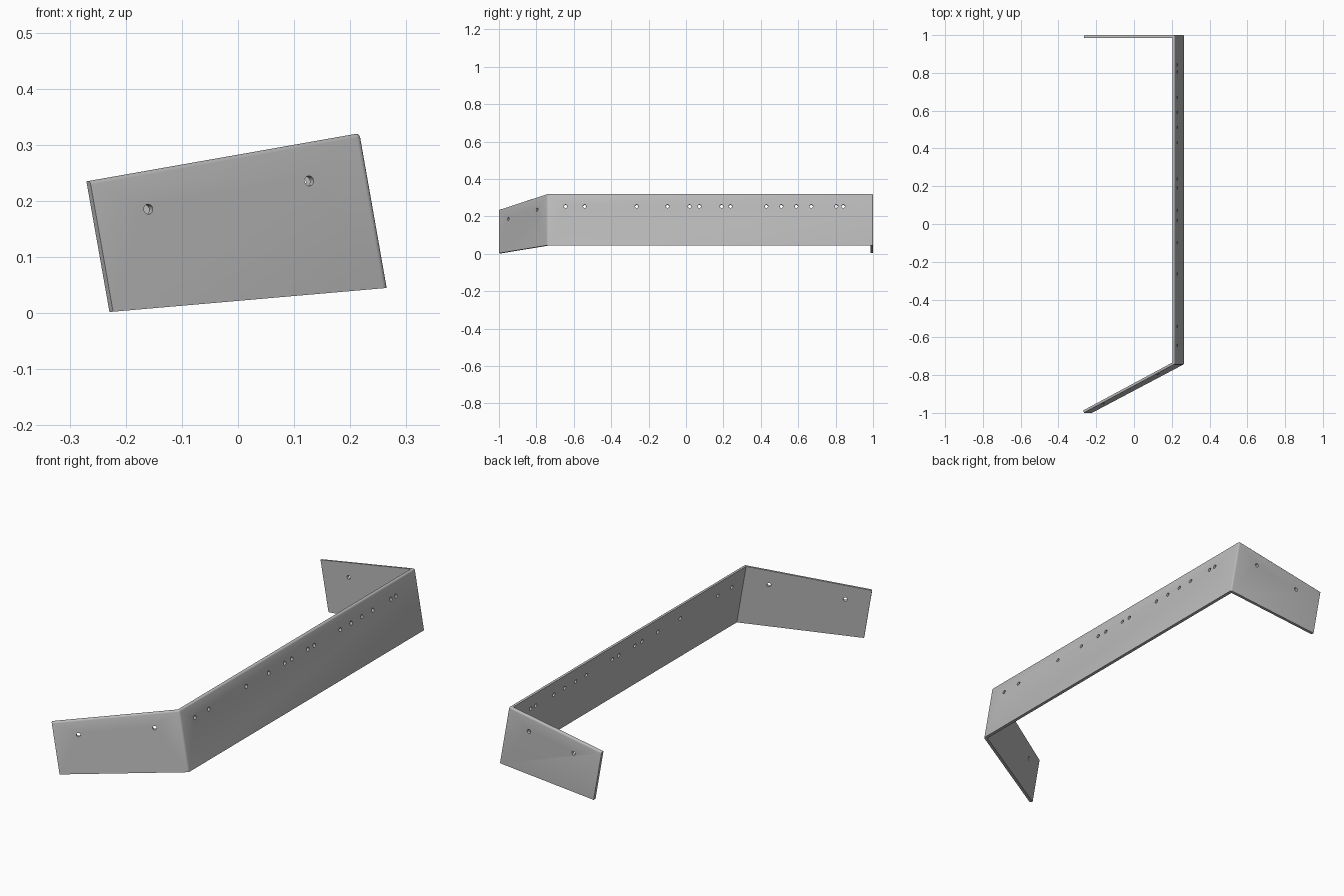
import bpy, bmesh, math
from mathutils import Matrix, Vector

if "Cube" in bpy.data.objects:
    bpy.data.objects.remove(bpy.data.objects["Cube"])

T, H, L = 0.014, 0.28, 0.4875       # sheet thickness, height, wing length
FRONT, CORNER, BACK = -1.0, -0.742, 1.0
DROP = 0.043 / L                    # slope of the lower edge along the wings
HOLE_Z, HOLE_R = 0.212, 0.009

# whole assembly leans back ten degrees about its lower outer edge
LEAN = Matrix.Translation((0.265, 0, 0.045)) @ Matrix.Rotation(math.radians(-10), 4, 'Y')

steel = bpy.data.materials.new("grey steel")
steel.diffuse_color = (0.5, 0.5, 0.5, 1)
steel.use_nodes = True
steel.node_tree.nodes["Principled BSDF"].inputs["Base Color"].default_value = steel.diffuse_color


def make_object(name, bm, matrix):
    bmesh.ops.recalc_face_normals(bm, faces=bm.faces)
    mesh = bpy.data.meshes.new(name)
    bm.to_mesh(mesh)
    bm.free()
    mesh.materials.append(steel)
    obj = bpy.data.objects.new(name, mesh)
    bpy.context.collection.objects.link(obj)
    obj.matrix_world = matrix
    return obj


def add_cylinder(bm, place, radius, depth, sides=16):
    bmesh.ops.create_cone(bm, cap_ends=True, segments=sides, radius1=radius,
                          radius2=radius, depth=depth, matrix=place)


def activate(obj):
    bpy.ops.object.select_all(action='DESELECT')
    obj.select_set(True)
    bpy.context.view_layer.objects.active = obj


def cut(obj, cutter):
    cutter.hide_render = True
    bpy.context.view_layer.update()
    mod = obj.modifiers.new("holes", 'BOOLEAN')
    mod.operation, mod.solver, mod.object = 'DIFFERENCE', 'EXACT', cutter
    activate(obj)
    bpy.ops.object.modifier_apply(modifier=mod.name)
    bpy.data.objects.remove(cutter)


def smooth(obj):
    activate(obj)
    bpy.ops.object.shade_smooth_by_angle(angle=math.radians(35))


# plan of the folded sheet: front wing, long panel, back wing
wing = Vector((L, CORNER - FRONT, 0)).normalized()
wing_in = Vector((-wing.y, wing.x, 0))
outer = [Vector((-L, FRONT, 0)), Vector((0, CORNER, 0)),
         Vector((0, BACK, 0)), Vector((-L, BACK, 0))]
miter = CORNER + T * (1 - wing.y) / wing.x
inner = [outer[0] + wing_in * T, Vector((-T, miter, 0)),
         Vector((-T, BACK - T, 0)), Vector((-L, BACK - T, 0))]

bm = bmesh.new()


def column(p):
    return (bm.verts.new((p.x, p.y, -p.x * DROP)), bm.verts.new((p.x, p.y, H)))


out_v = [column(p) for p in outer]
in_v = [column(p) for p in inner]
for i in range(3):
    (a0, a1), (b0, b1) = out_v[i], out_v[i + 1]
    (c0, c1), (d0, d1) = in_v[i], in_v[i + 1]
    for face in ((a0, b0, b1, a1), (c0, c1, d1, d0), (a1, b1, d1, c1), (a0, c0, d0, b0)):
        bm.faces.new(face)
for i in (0, 3):
    bm.faces.new((*out_v[i], *reversed(in_v[i])))
bmesh.ops.recalc_face_normals(bm, faces=bm.faces)

# soft folds and rounded outer top edge
soft = [bm.edges.get(out_v[i]) for i in (1, 2)]
soft += [bm.edges.get((out_v[i][1], out_v[i + 1][1])) for i in range(3)]
bmesh.ops.bevel(bm, geom=soft, offset=0.007, segments=3, profile=0.5, affect='EDGES')
skirt = make_object("folded_skirt", bm, LEAN)

# bolt holes through the three panels
bm = bmesh.new()
for y in (-0.644, -0.542, -0.264, -0.099, 0.019, 0.072, 0.19, 0.238,
          0.43, 0.51, 0.59, 0.67, 0.804, 0.841):
    add_cylinder(bm, Matrix.Translation((-T / 2, y, HOLE_Z))
                 @ Matrix.Rotation(math.pi / 2, 4, 'Y'), HOLE_R, 0.06)


def wing_y(x):
    return CORNER + x * wing.y / wing.x


to_wing = wing_in.to_track_quat('Z', 'Y').to_matrix().to_4x4()
for x in (-0.103, -0.394):
    add_cylinder(bm, Matrix.Translation((x, wing_y(x), HOLE_Z)) @ to_wing, HOLE_R, 0.06)
for x in (-0.118, -0.352):
    add_cylinder(bm, Matrix.Translation((x, BACK, HOLE_Z))
                 @ Matrix.Rotation(math.pi / 2, 4, 'X'), HOLE_R, 0.06)
cut(skirt, make_object("hole_cutter", bm, LEAN))
smooth(skirt)

# mounting tab along the lower inner edge: plate with a hex nut and a through hole
up = Vector((DROP, 0, 1)).normalized()
TAB_L, TAB_W, TAB_T = 0.056, 0.036, 0.009


def mounting_tab(name, foot, inward):
    out = (inward - up * inward.dot(up)).normalized()
    side = up.cross(out)
    frame = Matrix((out, side, up)).transposed().to_4x4()
    frame.translation = (foot.x, foot.y, -foot.x * DROP)
    bm = bmesh.new()
    bmesh.ops.create_cube(bm, size=1, matrix=Matrix.Translation((TAB_L / 2 - 0.003, 0, TAB_T / 2))
                          @ Matrix.Diagonal((TAB_L, TAB_W, TAB_T, 1)))
    tips = [e for e in bm.edges if all(v.co.x > TAB_L / 2 for v in e.verts)
            and abs(e.verts[0].co.z - e.verts[1].co.z) > TAB_T / 2]
    bmesh.ops.bevel(bm, geom=tips, offset=0.006, segments=2, profile=0.5, affect='EDGES')
    hole_at = Matrix.Translation((0.033, 0, 0.009))
    add_cylinder(bm, hole_at, 0.0125, 0.014, 6)
    tab = make_object(name, bm, LEAN @ frame)
    bm = bmesh.new()
    add_cylinder(bm, hole_at, 0.007, 0.06, 12)
    cutter = make_object("tab_cutter", bm, LEAN @ frame)
    cut(tab, cutter)
    smooth(tab)


for i in range(6):
    mounting_tab(f"panel_tab_{i + 1}", Vector((-T, 0.83 - 0.3 * i, 0)), Vector((-1, 0, 0)))
for i, x in enumerate((-0.155, -0.42)):
    mounting_tab(f"front_wing_tab_{i + 1}", Vector((x, wing_y(x), 0)) + wing_in * T, wing_in)
for i, x in enumerate((-0.155, -0.385)):
    mounting_tab(f"back_wing_tab_{i + 1}", Vector((x, BACK - T, 0)), Vector((0, -1, 0)))
